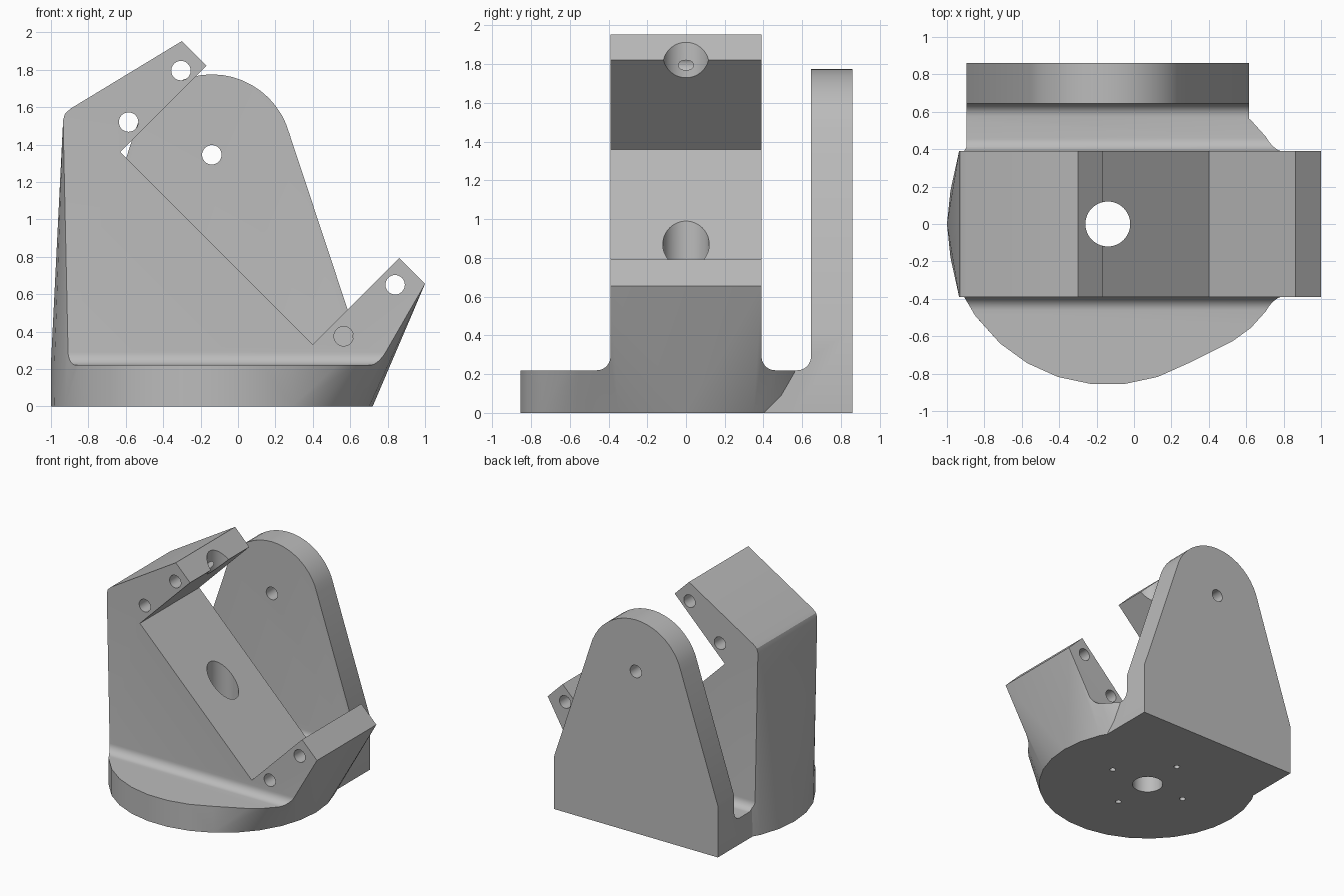
import bpy, bmesh
from math import sin, cos, pi, radians
from mathutils import Vector, Matrix

cube = bpy.data.objects.get("Cube")
if cube:
    bpy.data.objects.remove(cube)

grey = bpy.data.materials.new("plain grey")
grey.use_nodes = True
colour = (0.5, 0.5, 0.5, 1)
grey.diffuse_color = colour
grey.node_tree.nodes["Principled BSDF"].inputs["Base Color"].default_value = colour

CX, R, FLOOR, HALF, PLATE, BACK, FIL = -0.14, 0.86, 0.22, 0.39, 0.645, 0.86, 0.07
PIVOT_Z = 1.345


def finish(bm, name):
    mesh = bpy.data.meshes.new(name)
    bmesh.ops.recalc_face_normals(bm, faces=bm.faces)
    bm.to_mesh(mesh)
    bm.free()
    ob = bpy.data.objects.new(name, mesh)
    bpy.context.collection.objects.link(ob)
    return ob


def hull(name, points):
    bm = bmesh.new()
    for p in points:
        bm.verts.new(p)
    bmesh.ops.convex_hull(bm, input=bm.verts)
    bmesh.ops.delete(bm, geom=[v for v in bm.verts if not v.link_faces], context='VERTS')
    bmesh.ops.dissolve_limit(bm, angle_limit=radians(0.3), verts=bm.verts, edges=bm.edges)
    return finish(bm, name)


def prism(name, profile, place, depth):
    """Extrude a flat profile; place turns a profile point into 3D."""
    bm = bmesh.new()
    face = bm.faces.new([bm.verts.new(place(*p)) for p in profile])
    new = bmesh.ops.extrude_face_region(bm, geom=[face])["geom"]
    bmesh.ops.translate(bm, vec=depth, verts=[g for g in new if isinstance(g, bmesh.types.BMVert)])
    return finish(bm, name)


def arc(cx, cy, r, start, end, n):
    return [(cx + r * cos(radians(start + (end - start) * i / n)),
             cy + r * sin(radians(start + (end - start) * i / n))) for i in range(n + 1)]


def boolean(target, tool, operation='DIFFERENCE'):
    mod = target.modifiers.new("cut", 'BOOLEAN')
    mod.object, mod.operation, mod.solver = tool, operation, 'EXACT'
    tool.hide_render = True
    graph = bpy.context.evaluated_depsgraph_get()
    mesh = bpy.data.meshes.new_from_object(target.evaluated_get(graph))
    target.modifiers.clear()
    target.data = mesh
    bpy.data.objects.remove(tool)


def drill(target, start, direction, length, r, n=32):
    bm = bmesh.new()
    d = Vector(direction)
    turn = d.to_track_quat('Z', 'Y').to_matrix().to_4x4()
    centre = Matrix.Translation(Vector(start) + d * length / 2)
    bmesh.ops.create_cone(bm, cap_ends=True, segments=n, radius1=r, radius2=r,
                          depth=length, matrix=centre @ turn)
    boolean(target, finish(bm, "drill"))


# Body: round base blended into the tilted bracket
disc = arc(CX, 0, R, 0, 348, 29)
outline = [(-0.935, 1.53), (-0.925, 1.565), (-0.895, 1.592), (-0.3, 1.953), (1, 0.655)]
body = hull("bracket_body",
            [(x, y, z) for x, y in disc for z in (0, FLOOR + 0.01)]
            + [(x, s * HALF, z) for x, z in outline for s in (-1, 1)])

# Remove the back of the blend above the floor before adding the plate
def along_x(y, z):
    return (-2, y, z)

cut = prism("back_trim", [(0.5, 0.24), (2, 0.24), (2, 3), (0.5, 3)], along_x, (4, 0, 0))
boolean(body, cut)

# Square rear of the base and the upright rear plate
LEFT, RIGHT = -0.895, 0.615
base = [(LEFT, 0), (RIGHT, 0), (RIGHT, 0.3), (LEFT, 0.3)]
boolean(body, prism("rear_base", base, lambda x, z: (x, 0, z), (0, 0.55, 0)), 'UNION')
plate = [(LEFT, 0), (RIGHT, 0), (RIGHT, 0.43), (LEFT, 0.43)] + arc(CX, PIVOT_Z, 0.43, 0, 180, 24)
boolean(body, hull("rear_plate", [(x, y, z) for x, z in plate for y in (0.45, BACK)]), 'UNION')

# Front step and rear channel, both with rounded inner corners
low = FLOOR + FIL
step = [(-HALF, 3)] + arc(-HALF - FIL, low, FIL, 0, -90, 8) + [(-2, FLOOR), (-2, 3)]
channel = ([(HALF, 3)] + arc(HALF + FIL, low, FIL, 180, 270, 8)
           + arc(PLATE - FIL, low, FIL, 270, 360, 8) + [(PLATE, 3)])
for profile in (step, channel):
    boolean(body, prism("side_cutter", profile, along_x, (4, 0, 0)))

# Tilted slot that leaves the two clamp arms
slot = [(-0.63, 1.36), (0.4, 0.33), (1.2, 1.13), (0.17, 2.16)]
boolean(body, prism("slot_cutter", slot, lambda x, z: (x, -0.5, z), (0, 1, 0)))

# Cross holes in the arms and the plate
for x, z in ((-0.305, 1.795), (-0.585, 1.52), (0.84, 0.65), (0.565, 0.375)):
    drill(body, (x, -0.5, z), (0, 1, 0), 1, 0.052)
drill(body, (CX, 0.55, PIVOT_Z), (0, 1, 0), 0.5, 0.052)

# Central bore and four blind mounting holes underneath
drill(body, (CX, 0, -0.5), (0, 0, 1), 3, 0.12, 48)
for i in range(4):
    a = i * pi / 2
    drill(body, (CX + 0.36 * cos(a), 0.36 * sin(a), -0.1), (0, 0, 1), 0.3, 0.024, 16)

body.data.materials.clear()
body.data.materials.append(grey)
for f in body.data.polygons:
    f.material_index = 0
bpy.ops.object.select_all(action='DESELECT')
body.select_set(True)
bpy.context.view_layer.objects.active = body
bpy.ops.object.shade_smooth_by_angle(angle=radians(30))
